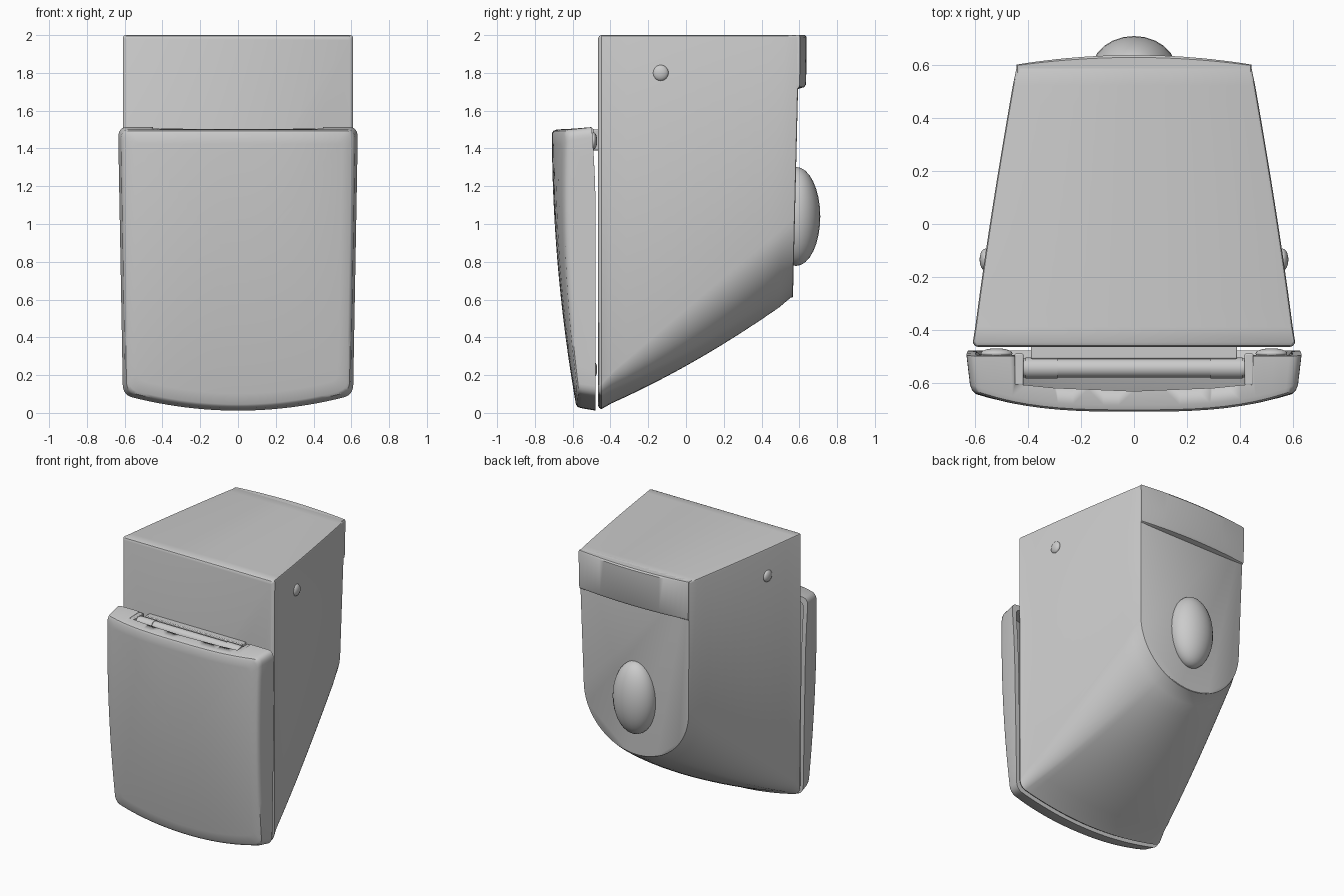
import bpy, bmesh, math
from mathutils import Vector

if "Cube" in bpy.data.objects:
    bpy.data.objects.remove(bpy.data.objects["Cube"])


def finish(obj, angle=35):
    bpy.ops.object.select_all(action='DESELECT')
    obj.select_set(True)
    bpy.context.view_layer.objects.active = obj
    bpy.ops.object.shade_smooth_by_angle(angle=math.radians(angle))


def loft(name, rings):
    bm = bmesh.new()
    vs = [[bm.verts.new(p) for p in r] for r in rings]
    n = len(vs[0])
    for a, b in zip(vs, vs[1:]):
        for i in range(n):
            j = (i + 1) % n
            bm.faces.new((a[i], a[j], b[j], b[i]))
    bm.faces.new(vs[0])
    bm.faces.new(vs[-1])
    bmesh.ops.recalc_face_normals(bm, faces=bm.faces)
    me = bpy.data.meshes.new(name)
    bm.to_mesh(me)
    bm.free()
    obj = bpy.data.objects.new(name, me)
    bpy.context.collection.objects.link(obj)
    finish(obj)
    return obj


def box(name, lo, hi, bevel=0.005):
    lo, hi = Vector(lo), Vector(hi)
    bpy.ops.mesh.primitive_cube_add(size=1, location=(lo + hi) / 2)
    o = bpy.context.object
    o.name, o.scale = name, hi - lo
    bpy.ops.object.transform_apply(location=False, rotation=False, scale=True)
    m = o.modifiers.new("bevel", 'BEVEL')
    m.width, m.segments = bevel, 2
    finish(o)


def ball(name, loc, scale):
    bpy.ops.mesh.primitive_uv_sphere_add(segments=24, ring_count=16, location=loc)
    o = bpy.context.object
    o.name, o.scale = name, scale
    finish(o)


def rod(name, x0, x1, r):
    bpy.ops.mesh.primitive_cylinder_add(vertices=24, radius=r, depth=x1 - x0,
        location=((x0 + x1) / 2, -0.545, 1.465), rotation=(0, math.pi / 2, 0))
    bpy.context.object.name = name
    finish(bpy.context.object)


def bez(a, b, c, n):
    return [tuple((1-t)**2 * p + 2*t*(1-t) * q + t*t * r for p, q, r in zip(a, b, c))
            for t in (i / n for i in range(n + 1))]


def line(a, b, n):
    return [tuple(p + (q - p) * i / n for p, q in zip(a, b)) for i in range(1, n)]


def mirror(half):
    return half + [(-x, z) for x, z in reversed(half[1:-1])]


def bottom(z0, n=12):
    return [(0.56 * i / n, z0 + 0.07 * (i / n) ** 2) for i in range(n)]


# Body: loft from the wide front outline to the U-shaped back outline
def top_end(w):
    return [(w, 1.988), (w - 0.004, 1.996), (w - 0.012, 2.0), (0, 2.0)]


NB, NC = 12, 12
front = bottom(0.02, NB) + bez((0.56, 0.09), (0.6, 0.102), (0.606, 0.15), NC) + top_end(0.61)
back = []
for i in range(NB + NC + 1):
    a = math.radians(30 * i / NB if i < NB else 30 + 60 * (i - NB) / NC)
    back.append((0.425 * math.sin(a), 1.03 - 0.42 * math.cos(a)))
back += top_end(0.445)


def body_ring(t, inset=0.0, y=None):
    half = []
    for k, ((x0, z0), (x1, z1)) in enumerate(zip(front, back)):
        bulge = 4 * t * (1 - t)
        x, z = x0 + (x1 - x0) * t, z0 + (z1 - z0) * t
        low = math.cos(math.radians(90 * max(0, k - NB) / NC)) if k <= NB + NC else 0
        x += 0.008 * bulge * x / 0.6
        z -= 0.04 * bulge * low
        half.append((x * (1 - inset / 0.5), 1.1 + (z - 1.1) * (1 - inset / 0.95)))
    out = []
    for x, z in mirror(half):
        yb = 0.566 + 0.017 * (z - 0.6) / 0.7
        yy = -0.465 + (yb + 0.465) * t if y is None else (y if t < 0.5 else yb + y)
        out.append((x, yy, z))
    return out


rings = [body_ring(0, 0.016, -0.465), body_ring(0, 0.006, -0.46), body_ring(0, 0.0, -0.448)]
rings += [body_ring(i / 14) for i in range(1, 14)]
rings += [body_ring(1, 0, -0.012), body_ring(1, 0.003, -0.003), body_ring(1, 0.01, 0.0)]
loft("body", rings)

# Curved lip across the upper back
def lip_ring(z, d, w):
    xs = [w * (i / 12 - 1) for i in range(25)]
    return [(w, 0.56, z)] + [(w, 0.59, z)] + \
        [(-x, 0.603 + (0.036 - d) * (1 - (x / w) ** 2) - d * 0.5, z) for x in xs] + \
        [(-w, 0.59, z), (-w, 0.56, z)]


loft("back_lip", [lip_ring(1.715, 0.03, 0.436), lip_ring(1.725, 0.008, 0.438),
                  lip_ring(1.74, 0.002, 0.439), lip_ring(1.99, 0, 0.444), lip_ring(2.0, 0.006, 0.44)])

# Rounded bulge on the back and round side buttons
ball("back_bulge", (0, 0.583, 1.04), (0.16, 0.128, 0.262))
for s in (-1, 1):
    ball("side_button", (s * 0.562, -0.135, 1.8), (0.022, 0.042, 0.042))

# Front cover: hollow curved shell
half = bottom(0.01) + bez((0.56, 0.08), (0.606, 0.09), (0.612, 0.14), 6)
half += line((0.612, 0.14), (0.636, 1.46), 14)
half += bez((0.636, 1.46), (0.636, 1.515), (0.59, 1.515), 6) + line((0.59, 1.515), (0, 1.515), 10) + [(0, 1.515)]
outline = mirror(half)


def face_y(x, z):
    return (-0.71 + 0.135 * (1 - min(z, 1.5) / 1.5) ** 2
            + (0.02 + 0.06 * z / 1.5) * (abs(x) / 0.62) ** 3)


def rim_y(z):
    return -0.478 - 0.02 * max(0, (z - 1.0) / 0.5) ** 2


def cover_ring(d, off=None, s=1.0):
    out = []
    for x, z in outline:
        x *= s * (1 - d / 0.62)
        z = 0.76 + (z - 0.76) * s * (1 - d / 0.75)
        y = rim_y(z) if off is None else min(face_y(x, z) + off, rim_y(z) - 0.008)
        out.append((x, y, z))
    return out


scales = (0.92, 0.8, 0.65, 0.5, 0.35, 0.2, 0.06)
rings = [cover_ring(0.035, 0, s) for s in reversed(scales)]
rings += [cover_ring(0.035, 0), cover_ring(0.022, 0.007), cover_ring(0.015, 0.025),
          cover_ring(0.002, None), cover_ring(0.035, None), cover_ring(0.045, 0.065)]
rings += [cover_ring(0.045, 0.065, s) for s in scales]
cover = loft("front_cover", rings)

# Hinge notch cut through the top of the cover
plan = [(0.45, -0.4), (0.45, -0.605), (0.3, -0.62), (0, -0.632),
        (-0.3, -0.62), (-0.45, -0.605), (-0.45, -0.4)]
cutter = loft("notch_cutter", [[(x, y, z) for x, y in plan] for z in (1.38, 1.6)])
cutter.hide_render = True
cutter.hide_set(True)
m = cover.modifiers.new("notch", 'BOOLEAN')
m.operation, m.object, m.solver = 'DIFFERENCE', cutter, 'EXACT'

# Hinge: plate on the body, rod, end sleeves, cheeks and bumpers
box("hinge_plate", (-0.39, -0.51, 1.39), (0.39, -0.455, 1.5))
rod("hinge_rod", -0.42, 0.42, 0.036)
for s in (-1, 1):
    rod("hinge_sleeve", *sorted((s * 0.29, s * 0.41)), 0.04)
    a, b = sorted((s * 0.418, s * 0.452))
    box("hinge_cheek", (a, -0.61, 1.37), (b, -0.49, 1.505))
    for z in (1.44, 0.23):
        ball("bumper", (s * 0.52, -0.49, z), (0.06, 0.02, 0.045))
